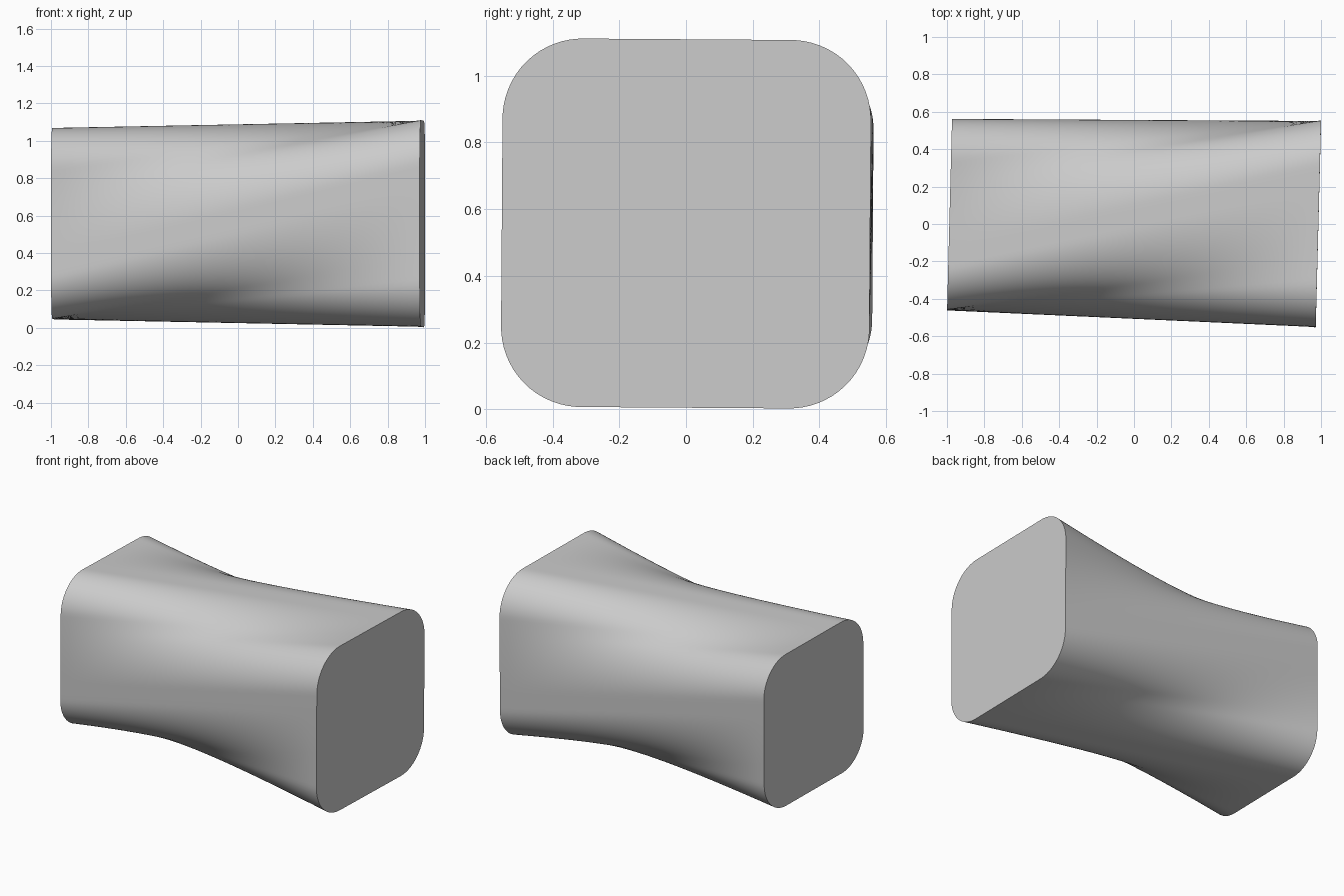
import bpy, bmesh, math
from mathutils import Matrix, Vector

cube = bpy.data.objects.get("Cube")
if cube:
    bpy.data.objects.remove(cube, do_unlink=True)

SIDES = 160    # samples around the section
RINGS = 32     # spans along the length
TWIST = 0.125  # shift between the ends, as a share of the perimeter


def rounded_square(half, radius, t):
    """Point at share t of the perimeter, starting mid-flat on +y."""
    flat = half - radius
    arc = math.pi * radius / 2
    quarter, part = divmod((t % 1.0) * 4, 1)
    d = part * (2 * flat + arc)
    if d < flat:
        p = Vector((half, d))
    elif d < flat + arc:
        a = (d - flat) / radius
        p = Vector((flat + radius * math.cos(a), flat + radius * math.sin(a)))
    else:
        p = Vector((flat - (d - flat - arc), half))
    return Matrix.Rotation(quarter * math.pi / 2, 2) @ p


def end_ring(centre, half, radius, shift):
    """Rounded square section, turned slightly off the x axis."""
    side, up = Vector((0.026, 1, -0.007)), Vector((0, 0.007, 1))
    ring = []
    for i in range(SIDES):
        p = rounded_square(half, radius, i / SIDES + shift)
        ring.append(Vector(centre) + side * p.x + up * p.y)
    return ring


# Twisted body: straight rulings between two offset sections
left_ring = end_ring((-0.986, 0.05, 0.557), 0.51, 0.225, TWIST / 2)
right_ring = end_ring((0.986, 0, 0.557), 0.552, 0.24, -TWIST / 2)

bm = bmesh.new()
rings = [[bm.verts.new(a.lerp(b, k / RINGS)) for a, b in zip(left_ring, right_ring)]
         for k in range(RINGS + 1)]
for r0, r1 in zip(rings, rings[1:]):
    for i in range(SIDES):
        j = (i + 1) % SIDES
        bm.faces.new((r0[i], r0[j], r1[j], r1[i]))

# Flat end caps
bm.faces.new(rings[0])
bm.faces.new(rings[-1])
bmesh.ops.recalc_face_normals(bm, faces=bm.faces)

mesh = bpy.data.meshes.new("twisted_block")
bm.to_mesh(mesh)
bm.free()
block = bpy.data.objects.new("twisted_block", mesh)
bpy.context.collection.objects.link(block)

# Plain grey material
grey = bpy.data.materials.new("light_grey")
grey.use_nodes = True
colour = (0.6, 0.6, 0.6, 1)
grey.diffuse_color = colour
grey.node_tree.nodes["Principled BSDF"].inputs["Base Color"].default_value = colour
mesh.materials.append(grey)

# Smooth sides, sharp cap rims
bpy.ops.object.select_all(action='DESELECT')
block.select_set(True)
bpy.context.view_layer.objects.active = block
bpy.ops.object.shade_smooth_by_angle(angle=math.radians(30))
